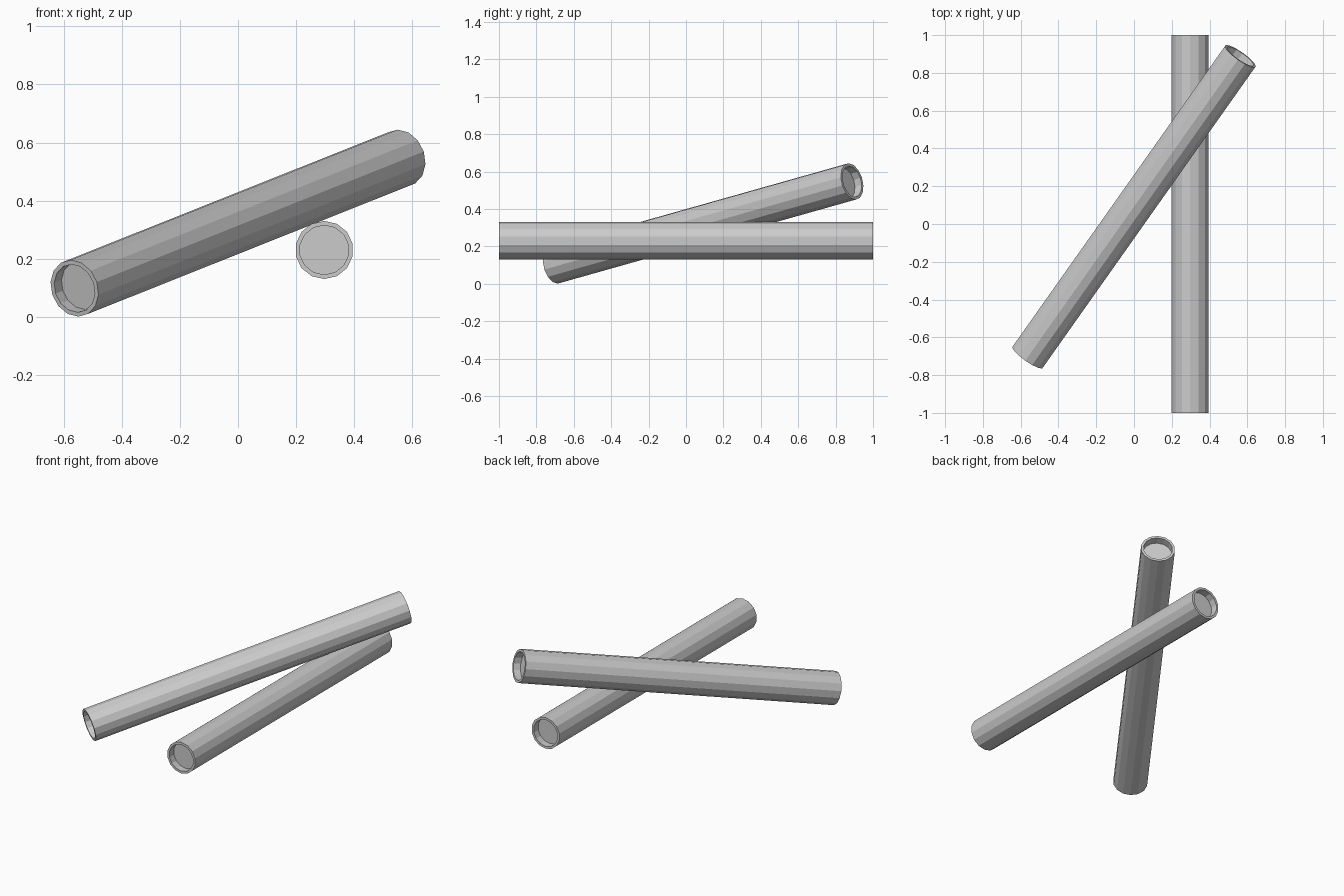
import bpy, bmesh, math
from mathutils import Vector

if "Cube" in bpy.data.objects:
    bpy.data.objects.remove(bpy.data.objects["Cube"])

SIDES, R_OUT, R_IN, DEPTH = 14, 0.10, 0.085, 0.045


def log(name, a, b, roll=0.0):
    """Round bar from a to b with a shallow recess in each end."""
    a, b = Vector(a), Vector(b)
    half = (b - a).length / 2
    # profile (radius, position along axis) from one recess floor to the other
    profile = [(R_IN, -half + DEPTH), (R_IN, -half), (R_OUT, -half),
               (R_OUT, half), (R_IN, half), (R_IN, half - DEPTH)]
    bm = bmesh.new()
    rings = []
    for r, h in profile:
        rings.append([bm.verts.new((r * math.cos(t), r * math.sin(t), h))
                      for t in (roll + 2 * math.pi * i / SIDES for i in range(SIDES))])
    for lo, hi in zip(rings, rings[1:]):
        for i in range(SIDES):
            j = (i + 1) % SIDES
            bm.faces.new((lo[i], lo[j], hi[j], hi[i]))
    # recess floors
    bm.faces.new(rings[0][::-1])
    bm.faces.new(rings[-1])
    bmesh.ops.recalc_face_normals(bm, faces=bm.faces)
    mesh = bpy.data.meshes.new(name)
    bm.to_mesh(mesh)
    bm.free()
    obj = bpy.data.objects.new(name, mesh)
    bpy.context.collection.objects.link(obj)
    obj.location = (a + b) / 2
    obj.rotation_euler = (b - a).to_track_quat('Z', 'Y').to_euler()
    return obj


# level bar along y, and the tilted bar resting across it
log("level_bar", (0.297, -1, 0.23), (0.297, 1, 0.23), math.pi / 2)
log("leaning_bar", (-0.563, -0.705, 0.098), (0.563, 0.888, 0.547), math.pi / 2)
